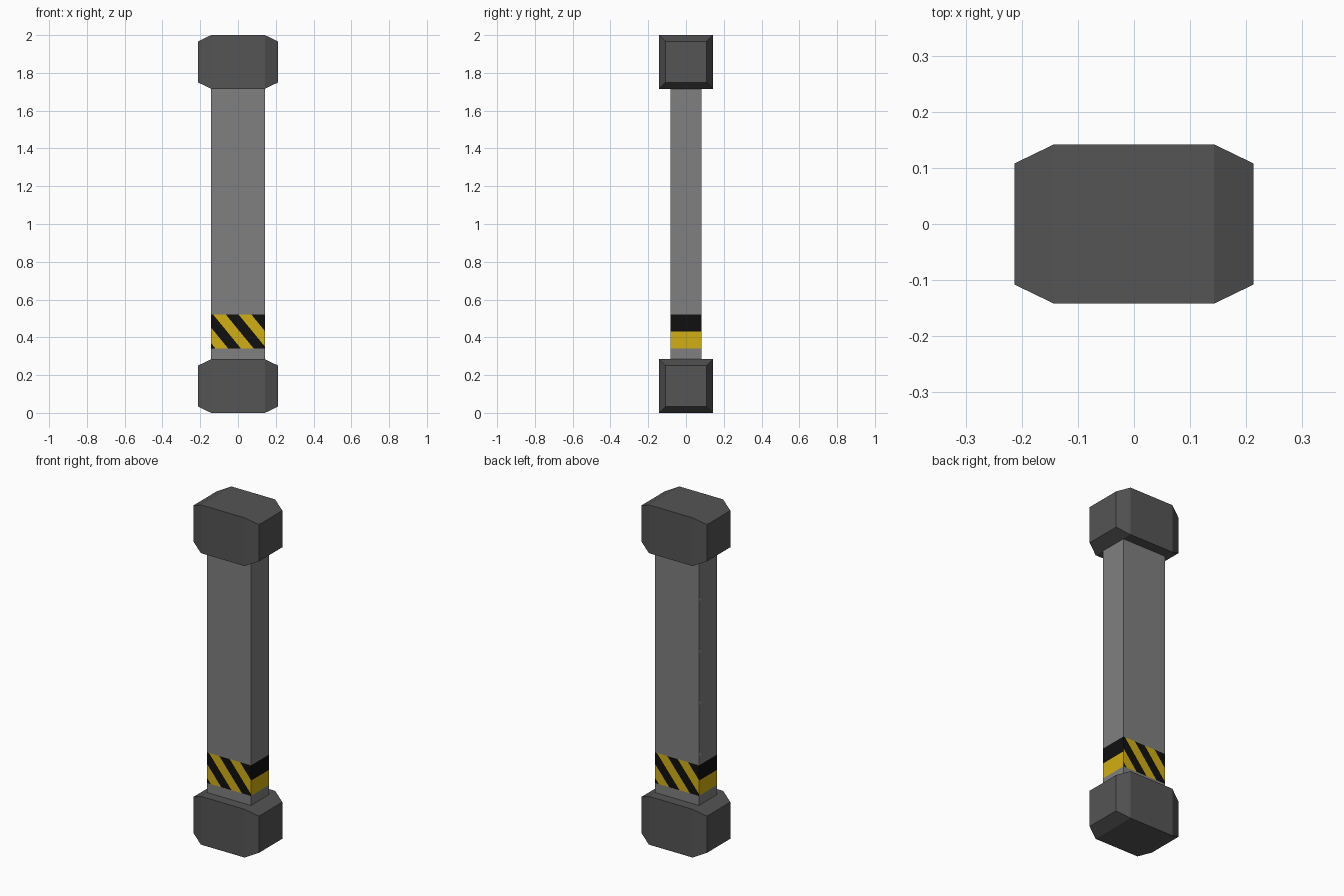
import bpy, bmesh
from mathutils import Matrix, Vector

if "Cube" in bpy.data.objects:
    bpy.data.objects.remove(bpy.data.objects["Cube"])


def material(name, rgb):
    m = bpy.data.materials.new(name)
    m.diffuse_color = (*rgb, 1)
    m.use_nodes = True
    m.node_tree.nodes["Principled BSDF"].inputs["Base Color"].default_value = m.diffuse_color
    return m


GREY = material("mid grey", (0.215, 0.215, 0.215))
DARK = material("dark grey", (0.090, 0.090, 0.090))
YELLOW = material("warning yellow", (0.63, 0.43, 0.006))
BLACK = material("black", (0.005, 0.005, 0.005))
PALE = material("pale grey", (0.40, 0.40, 0.40))


def finish(bm, name, mats):
    bmesh.ops.recalc_face_normals(bm, faces=bm.faces[:])
    me = bpy.data.meshes.new(name)
    bm.to_mesh(me)
    bm.free()
    for m in mats:
        me.materials.append(m)
    ob = bpy.data.objects.new(name, me)
    bpy.context.collection.objects.link(ob)
    return ob


def box(size, centre):
    bm = bmesh.new()
    bmesh.ops.create_cube(bm, size=1, matrix=Matrix.Translation(centre) @ Matrix.Diagonal((*size, 1)))
    return bm


# End blocks: a box with both side faces pulled out and tapered
def end_block(name, z):
    bm = box((0.285, 0.284, 0.284), (0, 0, z))
    sides = [f for f in bm.faces if abs(f.normal.x) > 0.9]
    for f in sides:
        direction = 1 if f.calc_center_median().x > 0 else -1
        new = bmesh.ops.extrude_face_region(bm, geom=[f])["geom"]
        for v in (g for g in new if isinstance(g, bmesh.types.BMVert)):
            v.co = Vector((direction * 0.213, v.co.y * 0.76, z + (v.co.z - z) * 0.76))
        if f.is_valid:
            bm.faces.remove(f)
    finish(bm, name, [DARK])


end_block("lower_block", 0.142)
end_block("upper_block", 1.858)

# Shaft with the hazard band cut into its faces
LOW, MID, HIGH = 0.34, 0.43, 0.52
PERIOD, SLOPE, FIRST = 0.135, 0.82, -0.03
bm = box((0.285, 0.166, 1.45), (0, 0, 1.0))


def cut(point, normal, faces):
    geom = set(faces)
    for f in faces:
        geom.update(f.edges)
        geom.update(f.verts)
    bmesh.ops.bisect_plane(bm, geom=list(geom), plane_co=point, plane_no=normal)


def in_band(f):
    return LOW < f.calc_center_median().z < HIGH


for z in (LOW, HIGH):
    cut((0, 0, z), (0, 0, 1), bm.faces[:])
bm.normal_update()
cut((0, 0, MID), (0, 0, 1), [f for f in bm.faces if abs(f.normal.x) > 0.9 and in_band(f)])
for side in (-1, 1):  # front, then back turned half round
    for k in range(-2, 4):
        for edge in (-0.25, 0.25):
            bm.normal_update()
            s = FIRST + (k + edge) * PERIOD
            faces = [f for f in bm.faces if f.normal.y * side > 0.9 and in_band(f)]
            cut((-side * s, 0, HIGH), (-side, 0, SLOPE), faces)
bm.normal_update()
for f in bm.faces:
    c = f.calc_center_median()
    if not in_band(f):
        continue
    if abs(f.normal.x) > 0.9:
        f.material_index = 2 if c.z > MID else 1
    else:
        x = c.x if f.normal.y < 0 else -c.x
        phase = (x + SLOPE * (c.z - HIGH) - FIRST) / PERIOD
        f.material_index = 2 if abs(phase - round(phase)) < 0.25 else 1
finish(bm, "shaft", [GREY, YELLOW, BLACK])

# Small pale wedge marks along the back edge of the left side
for i in range(4):
    z = 0.58 + i * 0.305
    bm = bmesh.new()
    pts = [(0.083, z - 0.012), (0.083, z + 0.008), (0.05, z + 0.008)]
    face = bm.faces.new([bm.verts.new((-0.1435, y, h)) for y, h in pts])
    new = bmesh.ops.extrude_face_region(bm, geom=[face])["geom"]
    for v in (g for g in new if isinstance(g, bmesh.types.BMVert)):
        v.co.x = -0.141
    finish(bm, "edge_mark_%d" % (i + 1), [PALE])
